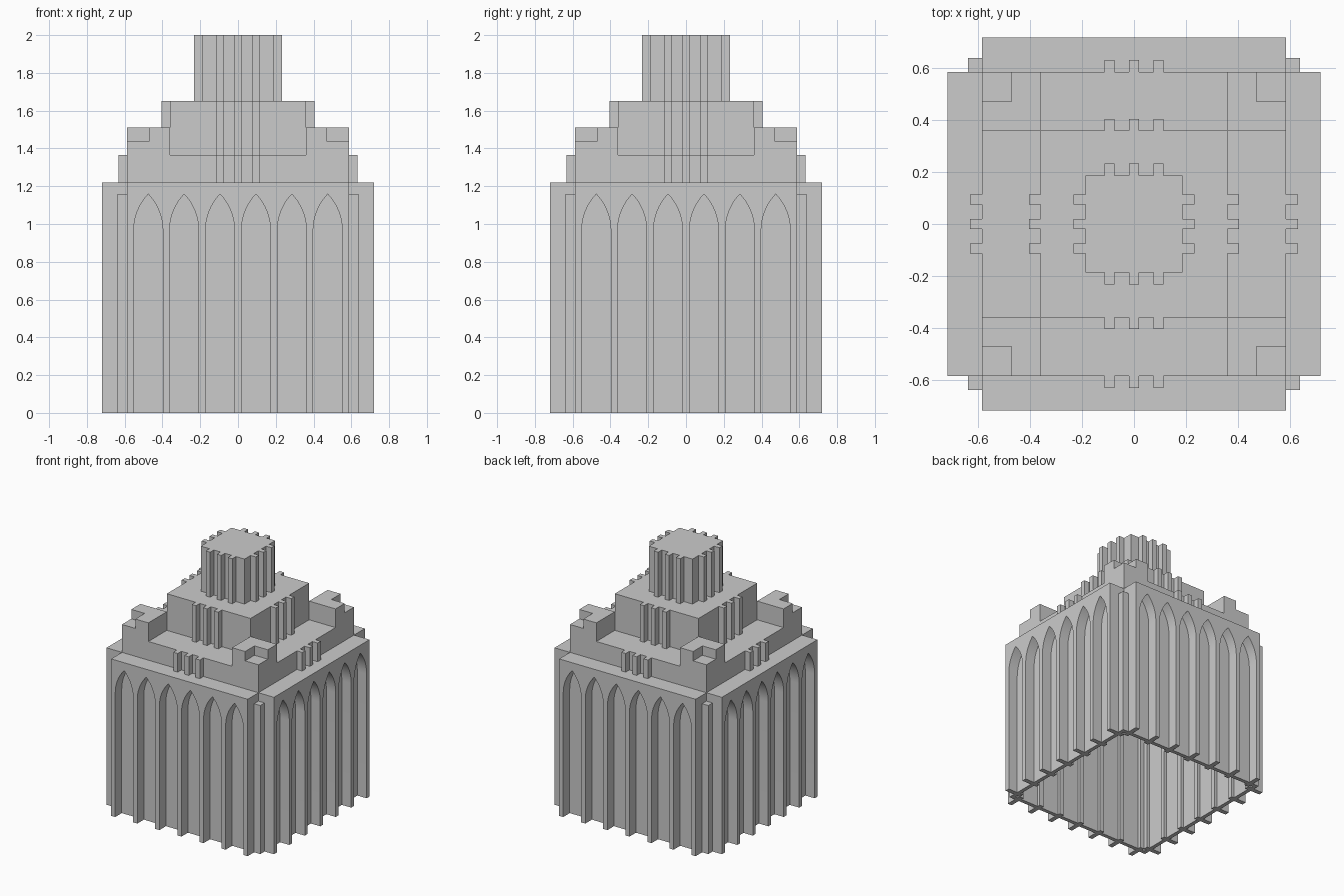
import bpy, bmesh, math
from mathutils import Matrix

if "Cube" in bpy.data.objects:
    bpy.data.objects.remove(bpy.data.objects["Cube"])


def finish(name, bm):
    bmesh.ops.recalc_face_normals(bm, faces=bm.faces)
    me = bpy.data.meshes.new(name)
    bm.to_mesh(me)
    bm.free()
    ob = bpy.data.objects.new(name, me)
    bpy.context.collection.objects.link(ob)
    return ob


def prism(name, pts, z0, z1):
    """Extrude an xy outline from z0 to z1."""
    bm = bmesh.new()
    face = bm.faces.new([bm.verts.new((x, y, z0)) for x, y in pts])
    new = bmesh.ops.extrude_face_region(bm, geom=[face])["geom"]
    bmesh.ops.translate(bm, vec=(0, 0, z1 - z0),
                        verts=[v for v in new if isinstance(v, bmesh.types.BMVert)])
    return finish(name, bm)


def ribbed_outline(half, out):
    """Square outline with three square ribs on every side."""
    side = [(-half, -half)]
    for c in (-0.095, 0, 0.095):
        side += [(c - 0.019, -half), (c - 0.019, -out), (c + 0.019, -out), (c + 0.019, -half)]
    pts = []
    for k in range(4):
        c, s = round(math.cos(k * math.pi / 2)), round(math.sin(k * math.pi / 2))
        pts += [(c * x - s * y, s * x + c * y) for x, y in side]
    return pts


# Stepped tiers and tower, each with ribs
prism("lower_tier", ribbed_outline(0.587, 0.632), 1.22, 1.365)
prism("middle_tier", ribbed_outline(0.36, 0.405), 1.365, 1.65)
prism("top_tower", ribbed_outline(0.188, 0.233), 1.65, 2.0)

# Corner blocks: tall L with a lower square at the outer corner
a, b, c = 0.36, 0.472, 0.587
for i, (sx, sy) in enumerate([(1, 1), (-1, 1), (-1, -1), (1, -1)]):
    ell = [(a, a), (c, a), (c, b), (b, b), (b, c), (a, c)]
    low = [(b, b), (c, b), (c, c), (b, c)]
    prism(f"corner_block_{i}", [(x * sx, y * sy) for x, y in ell], 1.365, 1.51)
    prism(f"corner_step_{i}", [(x * sx, y * sy) for x, y in low], 1.365, 1.437)

# Thin hollow core, open underneath, showing as recess backs and corner posts
bm = bmesh.new()
bmesh.ops.create_cube(bm, size=1, matrix=Matrix.Translation((0, 0, 0.5775))
                      @ Matrix.Diagonal((1.28, 1.28, 1.155, 1)))
bmesh.ops.delete(bm, geom=[f for f in bm.faces if f.calc_center_median().z < 0.01],
                 context='FACES')
core = finish("hollow_core", bm)
mod = core.modifiers.new("thickness", 'SOLIDIFY')
mod.thickness = 0.03
mod.offset = -1
mod.use_even_offset = True

# Facade profile: slab with six pointed arches open at the base
W, SPRING, RISE, N = 0.077, 0.965, 0.193, 10
R = (W * W + RISE * RISE) / (2 * W)
END = math.asin(RISE / R)
profile = [(-0.587, 0)]
for i in range(6):
    cx = (i - 2.5) * 0.19
    arc = [(R * math.cos(END * k / N) - R + W, SPRING + R * math.sin(END * k / N))
           for k in range(N + 1)]
    profile += [(cx - W, 0)] + [(cx - x, z) for x, z in arc]
    profile += [(cx + x, z) for x, z in arc[-2::-1]] + [(cx + W, 0)]
profile += [(0.587, 0), (0.587, 1.22), (-0.587, 1.22)]

# Four facades around the core
for k, name in enumerate(("front", "right", "back", "left")):
    ob = prism(f"{name}_facade", profile, 0.587, 0.72)
    ob.data.transform(Matrix.Rotation(k * math.pi / 2, 4, 'Z')
                      @ Matrix.Rotation(math.pi / 2, 4, 'X'))
    bpy.ops.object.select_all(action='DESELECT')
    ob.select_set(True)
    bpy.context.view_layer.objects.active = ob
    bpy.ops.object.shade_smooth_by_angle(angle=math.radians(25))
